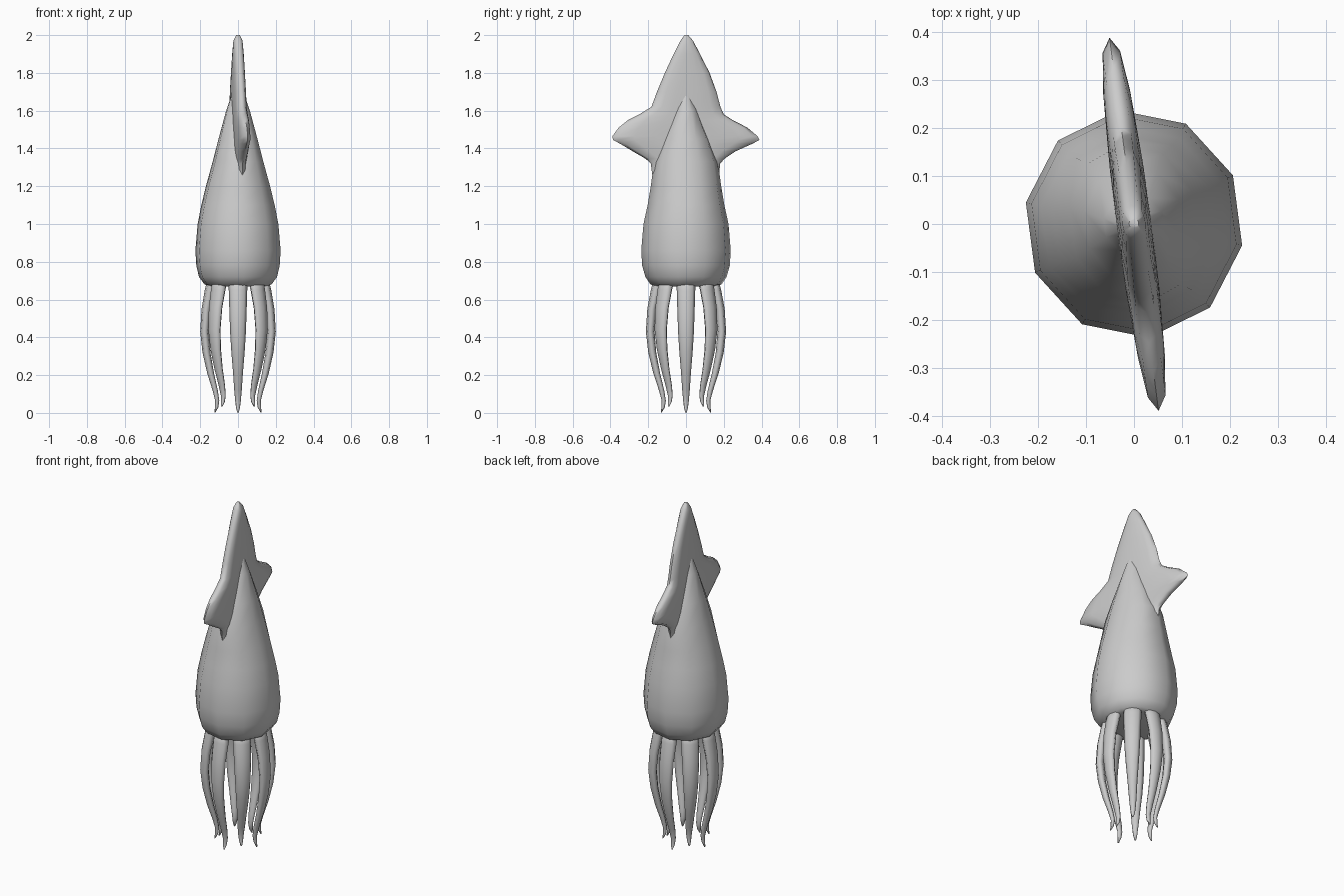
import bpy, bmesh, math
from mathutils import Vector

if "Cube" in bpy.data.objects:
    bpy.data.objects.remove(bpy.data.objects["Cube"])

grey = bpy.data.materials.new("soft grey")
grey.diffuse_color = (0.6, 0.6, 0.6, 1)
grey.use_nodes = True
grey.node_tree.nodes["Principled BSDF"].inputs["Base Color"].default_value = grey.diffuse_color
TWIST = math.radians(7.5)


def loft(name, rings, angle=60):
    """Skin a list of equal-length rings and cap both ends."""
    bm = bmesh.new()
    vs = [[bm.verts.new(p) for p in r] for r in rings]
    n = len(rings[0])
    for a, b in zip(vs, vs[1:]):
        for i in range(n):
            j = (i + 1) % n
            bm.faces.new((a[i], a[j], b[j], b[i]))
    bm.faces.new(vs[0][::-1])
    bm.faces.new(vs[-1])
    bmesh.ops.recalc_face_normals(bm, faces=bm.faces)
    me = bpy.data.meshes.new(name)
    bm.to_mesh(me)
    bm.free()
    me.materials.append(grey)
    ob = bpy.data.objects.new(name, me)
    bpy.context.collection.objects.link(ob)
    bpy.ops.object.select_all(action='DESELECT')
    ob.select_set(True)
    bpy.context.view_layer.objects.active = ob
    bpy.ops.object.shade_smooth_by_angle(angle=math.radians(angle))
    return ob


# Mantle: ten-sided tapering body (z, half width x, half width y)
mantle = [(0.67, 0.15, 0.16), (0.68, 0.18, 0.19), (0.72, 0.21, 0.217),
          (0.78, 0.224, 0.234), (0.86, 0.229, 0.239), (1.0, 0.217, 0.227),
          (1.1, 0.197, 0.205), (1.2, 0.172, 0.188), (1.33, 0.135, 0.17),
          (1.45, 0.104, 0.125), (1.6, 0.064, 0.062), (1.7, 0.03, 0.02)]
rings = []
for z, rx, ry in mantle:
    rings.append([(rx * math.cos(math.radians(18 + 36 * i)),
                   ry * math.sin(math.radians(18 + 36 * i)), z) for i in range(10)])
loft("mantle", rings).rotation_euler.z = TWIST

# Flat head blade with the two side fins (z, reach to -y, reach to +y, half thickness)
blade = [(1.18, 0.17, 0.17, 0.02), (1.26, 0.18, 0.176, 0.03),
         (1.32, 0.188, 0.183, 0.034), (1.345, 0.215, 0.205, 0.034),
         (1.385, 0.285, 0.265, 0.036), (1.425, 0.352, 0.355, 0.036),
         (1.445, 0.39, 0.392, 0.036), (1.465, 0.393, 0.382, 0.036),
         (1.51, 0.36, 0.328, 0.037), (1.55, 0.31, 0.25, 0.037),
         (1.58, 0.25, 0.202, 0.037), (1.62, 0.185, 0.184, 0.037),
         (1.7, 0.155, 0.163, 0.036), (1.8, 0.113, 0.126, 0.033),
         (1.9, 0.066, 0.075, 0.029), (1.97, 0.03, 0.038, 0.024),
         (2.0, 0.008, 0.012, 0.01)]
rings = []
for z, back, ahead, t in blade:
    ring = []
    for i in range(16):
        a = 2 * math.pi * i / 16
        c, s = math.cos(a), math.sin(a)
        w = ahead if s > 0 else back
        ring.append((t * math.copysign(abs(c) ** 0.7, c), w * s, z))
    rings.append(ring)
loft("head_fins", rings).rotation_euler.z = TWIST

# Eight arms: bowed outward, flattened, tapering (radius, z, tangential, radial half size)
arm = [(0.130, 0.72, 0.050, 0.030), (0.148, 0.65, 0.049, 0.028),
       (0.168, 0.55, 0.046, 0.025), (0.177, 0.43, 0.042, 0.023),
       (0.167, 0.32, 0.035, 0.021), (0.145, 0.21, 0.026, 0.018),
       (0.121, 0.12, 0.020, 0.014), (0.110, 0.065, 0.015, 0.011),
       (0.113, 0.03, 0.011, 0.009), (0.122, 0.003, 0.004, 0.003)]
for k in range(8):
    a = k * math.pi / 4
    out = Vector((math.cos(a), math.sin(a) * 1.07, 0))
    radial = Vector((math.cos(a), math.sin(a), 0))
    side = Vector((-math.sin(a), math.cos(a), 0))
    lift = 0.03 if k % 2 else 0.0       # diagonal arms end a little higher
    rings = []
    for r, z, w, d in arm:
        zz = z + lift * (0.72 - z) / 0.72
        rings.append([out * r + Vector((0, 0, zz))
                      + side * (w * math.cos(math.pi * i / 4))
                      + radial * (d * math.sin(math.pi * i / 4)) for i in range(8)])
    loft(f"arm_{k + 1}", rings, 80)
